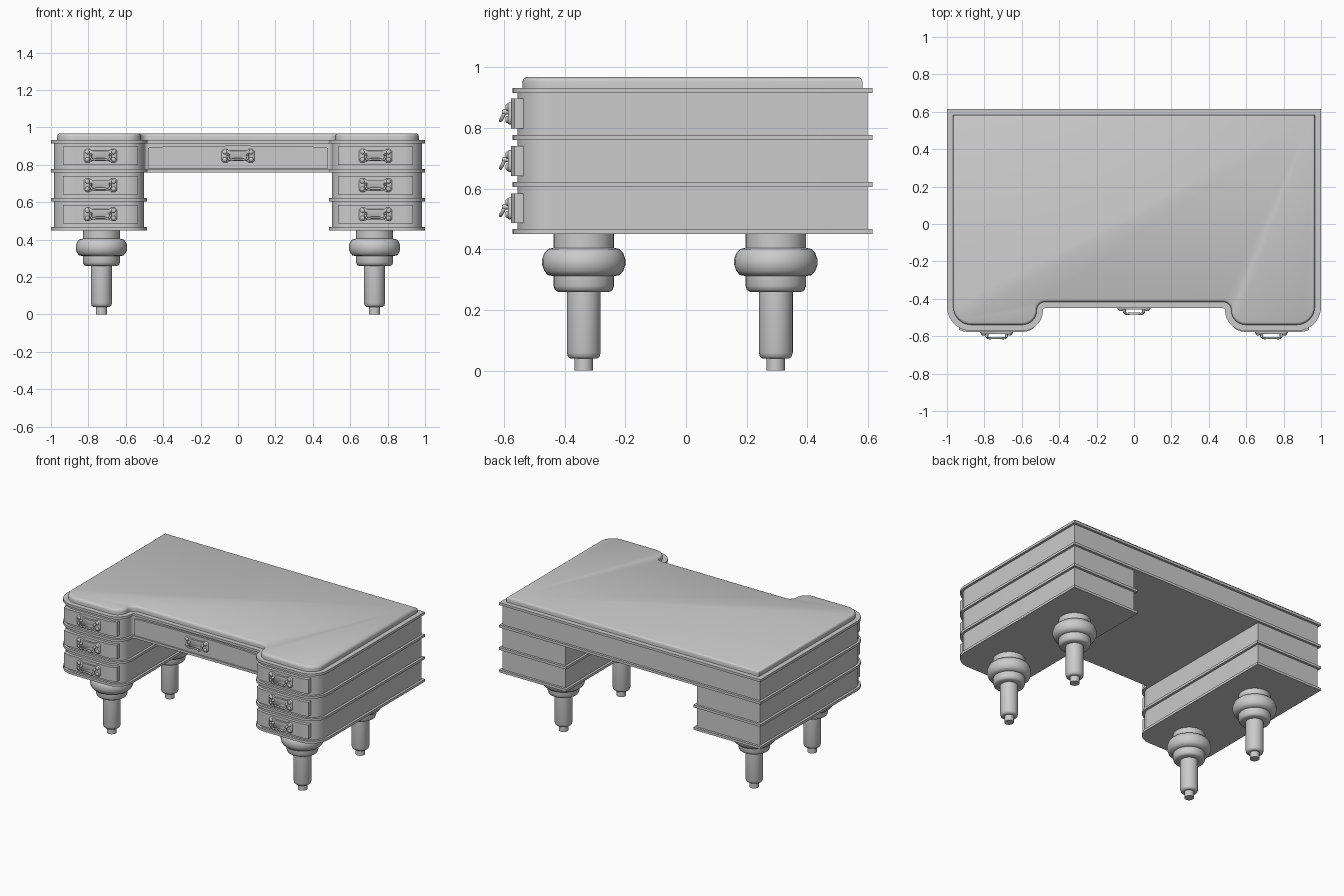
import bpy, bmesh, math
from mathutils import Vector

cube = bpy.data.objects.get("Cube")
if cube:
    bpy.data.objects.remove(cube)

grey = bpy.data.materials.new("plain_grey")
grey.use_nodes = True
grey.diffuse_color = (0.6, 0.6, 0.6, 1)
grey.node_tree.nodes["Principled BSDF"].inputs["Base Color"].default_value = (0.6, 0.6, 0.6, 1)


def finish(name, bm, angle=35):
    bmesh.ops.recalc_face_normals(bm, faces=bm.faces)
    mesh = bpy.data.meshes.new(name)
    bm.to_mesh(mesh)
    bm.free()
    obj = bpy.data.objects.new(name, mesh)
    bpy.context.collection.objects.link(obj)
    mesh.materials.append(grey)
    bpy.ops.object.select_all(action='DESELECT')
    obj.select_set(True)
    bpy.context.view_layer.objects.active = obj
    bpy.ops.object.shade_smooth_by_angle(angle=math.radians(angle))
    return obj


def add_loft(bm, rings):
    """Skin equal-sized closed rings and cap both ends."""
    loops = [[bm.verts.new(p) for p in ring] for ring in rings]
    n = len(loops[0])
    for a, b in zip(loops, loops[1:]):
        for i in range(n):
            j = (i + 1) % n
            bm.faces.new((a[i], a[j], b[j], b[i]))
    bm.faces.new(loops[0][::-1])
    bm.faces.new(loops[-1])


def rounded(corners, steps=10):
    """Round each (x, y, radius) corner of an outline."""
    pts = []
    n = len(corners)
    for i, (x, y, r) in enumerate(corners):
        p = Vector((x, y))
        if r <= 0:
            pts.append(p)
            continue
        a = (Vector(corners[i - 1][:2]) - p).normalized()
        b = (Vector(corners[(i + 1) % n][:2]) - p).normalized()
        for k in range(steps + 1):
            t = k / steps * math.pi / 2
            pts.append(p + a * r * (1 - math.sin(t)) + b * r * (1 - math.cos(t)))
    return pts


FRONT, BACK, RECESS, INNER = -0.572, 0.615, -0.45, 0.487


def full_outline(d):
    half = [(1 - d, BACK - d, 0), (1 - d, FRONT + d, 0.13 - d),
            (INNER + d, FRONT + d, 0.11 - d), (INNER + d, RECESS + d, 0.011 + d)]
    return rounded([(-x, y, r) for x, y, r in half] + half[::-1])


def pedestal_outline(d, s):
    pts = rounded([(1 - d, BACK - d, 0), (1 - d, FRONT + d, 0.13 - d),
                   (INNER + d, FRONT + d, 0.11 - d), (INNER + d, BACK - d, 0)])
    return [Vector((p.x * s, p.y)) for p in pts]


def slab(name, outline, layers):
    bm = bmesh.new()
    add_loft(bm, [[(p.x, p.y, z) for p in outline(d)] for d, z in layers])
    return finish(name, bm)


BODY = 0.016
# Upper case, its mouldings and the rounded desk top
slab("upper_case", full_outline, [(BODY, 0.765), (BODY, 0.925)])
for name, z in (("lower_apron_moulding", 0.76), ("upper_apron_moulding", 0.915)):
    slab(name, full_outline, [(0, z), (0, z + 0.017)])
slab("desk_top", full_outline, [(0.033, 0.925), (0.033, 0.952), (0.035, 0.96),
                                (0.04, 0.965), (0.047, 0.968)])


# Drawer front that follows the curved pedestal face
def curved_drawer(name, s, z0, z1):
    d, r = -0.005, 0.12
    x0, x1 = 0.535, 0.935
    pts = []
    for i in range(41):
        x = x0 + (x1 - x0) * i / 40
        over = max(0, x - (1 - d - r), (INNER + d + r) - x)
        pts.append((x * s, FRONT + d + r - math.sqrt(r * r - over * over)))
    pts += [(x1 * s, -0.5), (x0 * s, -0.5)]
    bm = bmesh.new()
    add_loft(bm, [[(x, y, z) for x, y in pts] for z in (z0, z1)])
    finish(name, bm)


# Drop handle: back plate, four studs, two posts and a bail
def handle(name, cx, y, cz):
    bm = bmesh.new()
    quarter = [(0.088, 0.012), (0.088, 0.026), (0.078, 0.036), (0.058, 0.036), (0.045, 0.028)]
    right = [(x, -z) for x, z in quarter[::-1]] + quarter
    plate = right + [(-x, -z) for x, z in right]
    add_loft(bm, [[(cx + x * k, y - h, cz + z * k) for x, z in plate]
                  for k, h in ((1, -0.004), (1, 0.006), (0.95, 0.01))])

    def disc(x, z, layers, n=16):
        add_loft(bm, [[(cx + x + r * math.cos(2 * math.pi * i / n), y - h,
                        cz + z + r * math.sin(2 * math.pi * i / n)) for i in range(n)]
                      for r, h in layers])

    for sx in (-1, 1):
        for sz in (-1, 1):
            disc(sx * 0.07, sz * 0.02, [(0.012, 0.005), (0.012, 0.013), (0.007, 0.018)])
        disc(sx * 0.052, 0.005, [(0.008, 0.005), (0.008, 0.024), (0.005, 0.03)])

    path = [Vector((sx * x, -h, z)) for sx, row in (
        (-1, ((0.052, 0.02, 0.006), (0.053, 0.026, -0.008), (0.047, 0.032, -0.02),
              (0.034, 0.034, -0.023), (0.022, 0.032, -0.018))),
        (1, ((0.022, 0.032, -0.018), (0.034, 0.034, -0.023), (0.047, 0.032, -0.02),
             (0.053, 0.026, -0.008), (0.052, 0.02, 0.006)))) for x, h, z in row]
    rings = []
    for i, p in enumerate(path):
        t = (path[min(i + 1, len(path) - 1)] - path[max(i - 1, 0)]).normalized()
        u = t.cross(Vector((0, 1, 0))).normalized()
        v = t.cross(u)
        rings.append([p + Vector((cx, y, cz)) + 0.006 * (u * math.cos(a) + v * math.sin(a))
                      for a in (k * math.pi / 4 for k in range(8))])
    add_loft(bm, rings)
    finish(name, bm, 50)


# Turned leg profile (radius, height)
LEG = [(0.03, 0), (0.03, 0.04), (0.044, 0.04), (0.052, 0.046), (0.056, 0.06), (0.056, 0.26),
       (0.085, 0.26), (0.095, 0.266), (0.1, 0.28), (0.1, 0.312), (0.118, 0.315), (0.13, 0.328),
       (0.137, 0.348), (0.137, 0.368), (0.13, 0.388), (0.118, 0.401), (0.1, 0.405), (0.1, 0.455)]


def leg(name, x, y, n=32):
    bm = bmesh.new()
    add_loft(bm, [[(x + r * math.cos(2 * math.pi * i / n), y + r * math.sin(2 * math.pi * i / n), z)
                   for i in range(n)] for r, z in LEG])
    finish(name, bm, 40)


# Pedestals, drawers, handles and legs on both sides
for side, s in (("left", 1), ("right", -1)):
    def outline(d):
        return pedestal_outline(d, s)
    slab(side + "_pedestal", outline, [(BODY, 0.455), (BODY, 0.765)])
    for level, z in (("bottom", 0.45), ("middle", 0.605)):
        slab(f"{side}_{level}_moulding", outline, [(0, z), (0, z + 0.017)])
    for level, z in (("lower", 0.535), ("middle", 0.691), ("upper", 0.848)):
        curved_drawer(f"{side}_{level}_drawer", s, z - 0.049, z + 0.049)
        handle(f"{side}_{level}_handle", s * 0.735, FRONT - 0.005, z)
    for place, y in (("front", -0.337), ("back", 0.296)):
        leg(f"{side}_{place}_leg", s * 0.73, y)

# Wide centre drawer with a gently arched top edge
arch = [(0.48 * math.cos(math.pi * i / 20), 0.89 + 0.012 * math.sin(math.pi * i / 20))
        for i in range(21)] + [(-0.48, 0.78), (0.48, 0.78)]
bm = bmesh.new()
add_loft(bm, [[(x, y, z) for x, z in arch] for y in (-0.42, -0.447)])
finish("centre_drawer", bm)
handle("centre_handle", 0, -0.447, 0.848)
